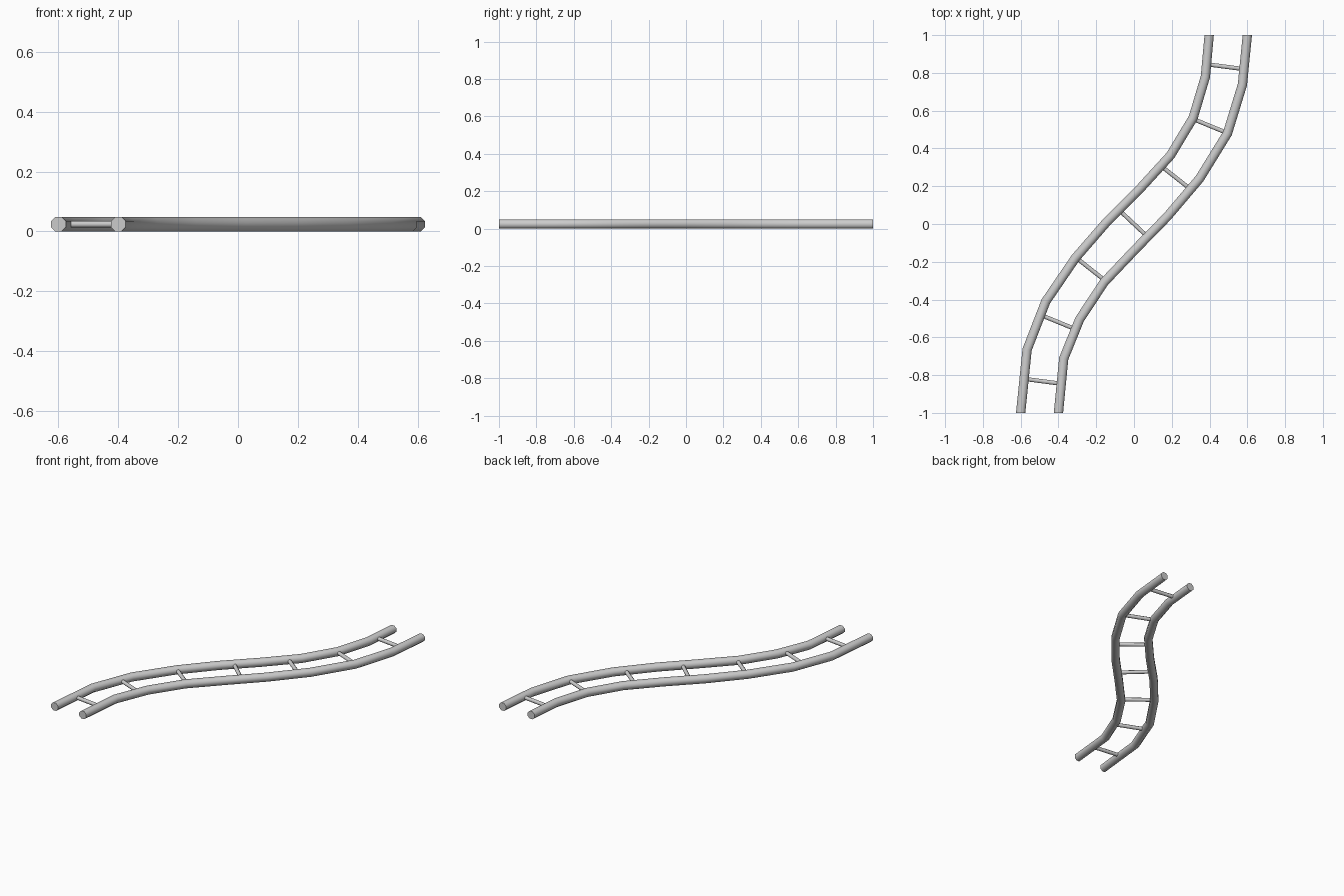
import bpy, bmesh
from math import pi, cos, sin
from mathutils import Vector

if "Cube" in bpy.data.objects:
    bpy.data.objects.remove(bpy.data.objects["Cube"])

SIDES = 8
MID_Z = 0.025


def sweep(name, path, apothem, square_ends=False):
    """Mitred octagonal bar following a flat path at mid height."""
    pts = [Vector((x, y, 0)) for x, y in path]
    dirs = [(b - a).normalized() for a, b in zip(pts, pts[1:])]
    radius = apothem / cos(pi / SIDES)
    bm = bmesh.new()
    rings = []
    for i, p in enumerate(pts):
        before, after = dirs[max(i - 1, 0)], dirs[min(i, len(dirs) - 1)]
        tangent = (before + after).normalized()
        if square_ends and i in (0, len(pts) - 1):
            tangent = Vector((0, 1, 0))
        side = Vector((tangent.y, -tangent.x, 0)) / tangent.dot(after)
        ring = []
        for k in range(SIDES):
            a = 2 * pi * (k + 0.5) / SIDES
            co = p + side * (radius * cos(a))
            co.z = MID_Z + radius * sin(a)
            ring.append(bm.verts.new(co))
        rings.append(ring)
    for r0, r1 in zip(rings, rings[1:]):
        for k in range(SIDES):
            n = (k + 1) % SIDES
            bm.faces.new((r0[k], r0[n], r1[n], r1[k]))
    bm.faces.new(rings[0])
    bm.faces.new(rings[-1])
    bmesh.ops.recalc_face_normals(bm, faces=bm.faces)
    mesh = bpy.data.meshes.new(name)
    bm.to_mesh(mesh)
    bm.free()
    obj = bpy.data.objects.new(name, mesh)
    bpy.context.collection.objects.link(obj)
    bpy.ops.object.select_all(action='DESELECT')
    obj.select_set(True)
    bpy.context.view_layer.objects.active = obj
    bpy.ops.object.shade_smooth_by_angle(angle=pi * 50 / 180)
    return obj


# Two S-shaped rails, cut square at both ends
sweep("left_rail", [(-0.6, -1), (-0.566, -0.665), (-0.467, -0.41), (-0.31, -0.18),
                    (-0.145, 0.01), (0.03, 0.185), (0.193, 0.363), (0.313, 0.562),
                    (0.378, 0.78), (0.398, 1)], 0.0245, True)
sweep("right_rail", [(-0.4, -1), (-0.372, -0.712), (-0.288, -0.505), (-0.158, -0.308),
                     (0.008, -0.133), (0.177, 0.04), (0.347, 0.24), (0.495, 0.48),
                     (0.574, 0.738), (0.6, 1)], 0.0245, True)

# Rungs: half of them, the rest by turning 180 degrees about the centre
half = [((-0.582, -0.82), (-0.39, -0.845)),
        ((-0.49, -0.483), (-0.315, -0.555)),
        ((-0.305, -0.18), (-0.152, -0.30))]
turned = [((-b[0], -b[1]), (-a[0], -a[1])) for a, b in reversed(half)]
for i, (a, b) in enumerate(half + [((-0.08, 0.075), (0.08, -0.075))] + turned):
    sweep(f"rung_{i + 1}", [a, b], 0.011)

# Rest the rails on the ground
for obj in bpy.context.collection.objects:
    obj.location.z = 0.0245 - MID_Z
